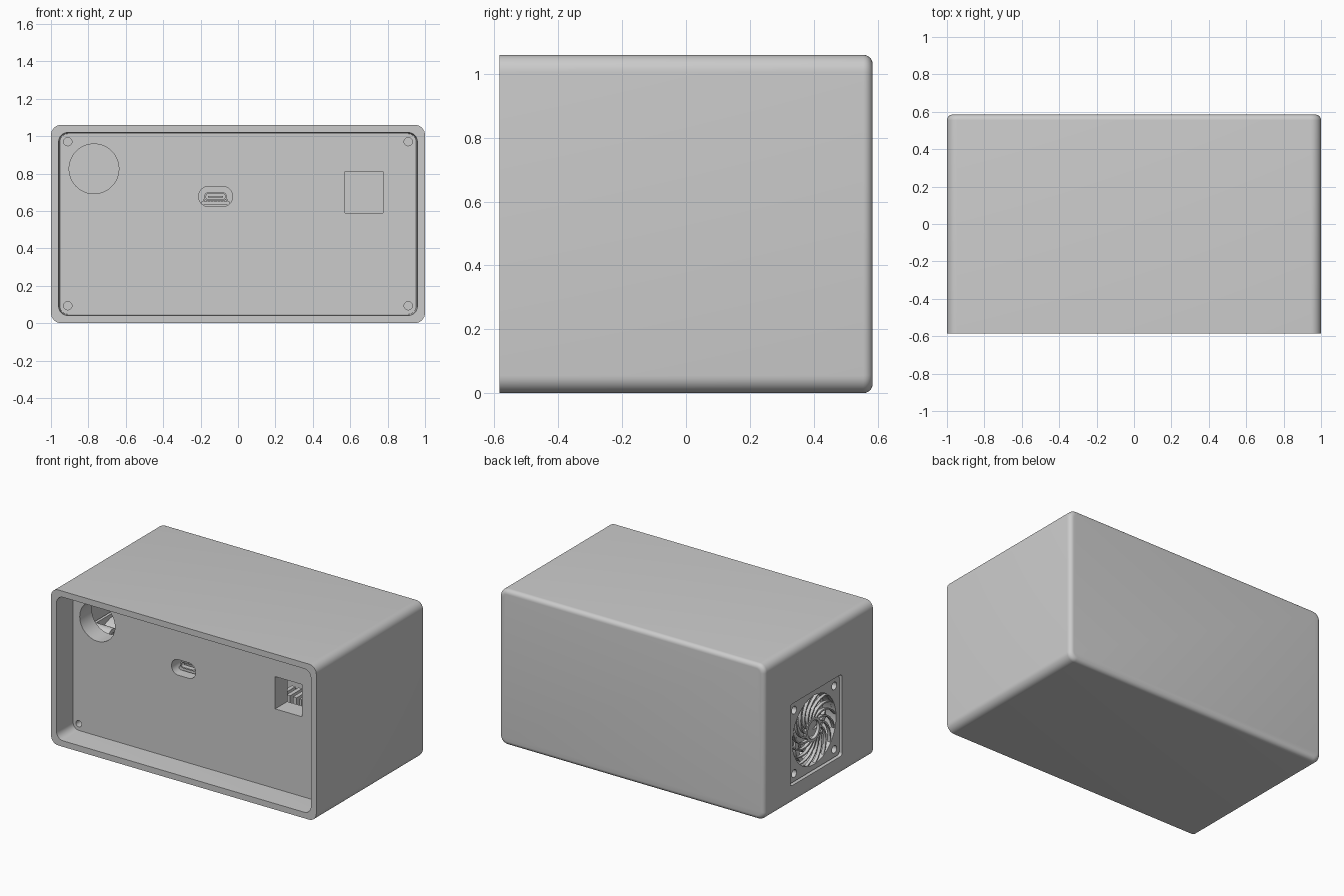
import bpy, bmesh
from math import sin, cos, pi, radians

cube = bpy.data.objects.get("Cube")
if cube:
    bpy.data.objects.remove(cube, do_unlink=True)

grey = bpy.data.materials.new("plain_grey")
grey.use_nodes = True
COLOUR = (0.6, 0.6, 0.6, 1)
grey.diffuse_color = COLOUR
bsdf = next(n for n in grey.node_tree.nodes if n.type == 'BSDF_PRINCIPLED')
bsdf.inputs["Base Color"].default_value = COLOUR


def finish(name, bm):
    bmesh.ops.recalc_face_normals(bm, faces=bm.faces)
    mesh = bpy.data.meshes.new(name)
    bm.to_mesh(mesh)
    bm.free()
    mesh.materials.append(grey)
    ob = bpy.data.objects.new(name, mesh)
    bpy.context.collection.objects.link(ob)
    return ob


def activate(ob):
    bpy.ops.object.select_all(action='DESELECT')
    ob.select_set(True)
    bpy.context.view_layer.objects.active = ob


def smooth(ob):
    activate(ob)
    bpy.ops.object.shade_smooth_by_angle(angle=radians(35))


def rounded(cu, cv, hu, hv, r, n=8):
    """Rounded rectangle outline around (cu, cv)."""
    pts = []
    for q, (su, sv) in enumerate([(1, 1), (-1, 1), (-1, -1), (1, -1)]):
        for i in range(n + 1):
            a = (q + i / n) * pi / 2
            pts.append((cu + su * (hu - r) + r * cos(a), cv + sv * (hv - r) + r * sin(a)))
    return pts


def circle(cu, cv, r, n=32):
    return [(cu + r * cos(2 * pi * i / n), cv + r * sin(2 * pi * i / n)) for i in range(n)]


def rect(cu, cv, hu, hv):
    return [(cu - hu, cv - hv), (cu + hu, cv - hv), (cu + hu, cv + hv), (cu - hu, cv + hv)]


def loft(name, sections, axis='y'):
    """Closed solid through outlines placed at positions along an axis."""
    bm = bmesh.new()
    rings = [[bm.verts.new((u, t, v) if axis == 'y' else (t, u, v)) for u, v in pts]
             for t, pts in sections]
    for a, b in zip(rings, rings[1:]):
        for i in range(len(a)):
            j = (i + 1) % len(a)
            bm.faces.new((a[i], a[j], b[j], b[i]))
    bm.faces.new(rings[0])
    bm.faces.new(rings[-1])
    return finish(name, bm)


def prism(name, pts, lo, hi, axis='y'):
    return loft(name, [(lo, pts), (hi, pts)], axis)


def cut(ob, cutters):
    for c in cutters:
        c.hide_render = True
        mod = ob.modifiers.new("opening", 'BOOLEAN')
        mod.operation = 'DIFFERENCE'
        mod.solver = 'EXACT'
        mod.object = c
        activate(ob)
        bpy.ops.object.modifier_apply(modifier=mod.name)
        bpy.data.objects.remove(c, do_unlink=True)


def tube(name, cu, cv, outer, inner, lo, hi, axis):
    ob = prism(name, circle(cu, cv, outer), lo, hi, axis)
    cut(ob, [prism("bore_cutter", circle(cu, cv, inner), lo - 0.1, hi + 0.1, axis)])
    smooth(ob)
    return ob


# Case: one hollow shell, open at the front, softened at the back
ZC, HX, HZ, FRONT, BACK = 0.53, 1.0, 0.53, -0.585, 0.585
PANEL = FRONT + 0.17


def case_ring(inset, r):
    return rounded(0, ZC, HX - inset, HZ - inset, r)


R = 0.03
sections = [(BACK - R + R * sin(a), case_ring(R - R * cos(a), 0.055 - 0.8 * (R - R * cos(a))))
            for a in [pi / 2 * i / 6 for i in range(6, -1, -1)]]
sections += [(FRONT, case_ring(0, 0.055)), (FRONT, case_ring(0.041, 0.05)),
             (PANEL, case_ring(0.047, 0.045)), (BACK - 0.05, case_ring(0.047, 0.045))]
case = loft("case_shell", sections)

# Square fan opening in the right-hand end
FY, FZ, FH = 0.026, 0.41, 0.27
cut(case, [prism("fan_cutter", rounded(FY, FZ, FH + 0.008, FH + 0.008, 0.02), -1.1, -0.9, 'x')])
smooth(case)

# Recessed front panel with its openings
panel = prism("front_panel", case_ring(0.046, 0.045), PANEL, PANEL + 0.13)
openings = [
    prism("round_cutter", circle(-0.77, 0.825, 0.133, 48), -0.5, 0),
    prism("port_cutter", rounded(-0.12, 0.677, 0.09, 0.053, 0.05), -0.5, 0),
    prism("square_cutter", rect(0.673, 0.7, 0.102, 0.11), -0.5, 0),
]
for x in (-0.91, 0.91):
    for z in (0.093, 0.97):
        openings.append(prism("screw_cutter", circle(x, z, 0.022, 24), -0.5, PANEL + 0.1))
cut(panel, openings)
smooth(panel)

# Port: metal sleeve, tongue and the small board carrying it
PX, PZ = -0.12, 0.676
sleeve = prism("port_sleeve", rounded(PX, PZ, 0.06, 0.024, 0.022), PANEL + 0.05, -0.15)
cut(sleeve, [prism("sleeve_cutter", rounded(PX, PZ, 0.051, 0.016, 0.015), -0.5, -0.2)])
smooth(sleeve)
prism("port_tongue", rect(PX, PZ, 0.04, 0.005), PANEL + 0.065, -0.17)
prism("port_board", rect(PX, 0.64, 0.075, 0.009), PANEL + 0.06, 0.0)
for i in range(8):
    prism("port_pin", rect(PX - 0.063 + i * 0.018, 0.655, 0.004, 0.005), PANEL + 0.06, -0.3)

# Inner board with a pin connector
prism("inner_board", rect(0.2, 0.3, 0.35, 0.01), -0.25, 0.3)
prism("connector_block", rect(0.4, 0.39, 0.08, 0.08), 0.0, 0.12)
for dx in (-0.05, 0, 0.05):
    prism("connector_latch", rect(0.4 + dx, 0.42, 0.014, 0.07), -0.03, 0.1)
    prism("connector_pin", rect(0.4 + dx, 0.38, 0.006, 0.006), -0.08, 0.0)

# Fan housing: outer and inner flange, throat and corner posts
OUT, IN, THROAT = -0.985, -0.81, 0.235
corners = [(FY + sy * 0.216, FZ + sz * 0.216) for sy in (-1, 1) for sz in (-1, 1)]
flange = prism("fan_flange", rounded(FY, FZ, FH, FH, 0.02), OUT, OUT + 0.04, 'x')
cut(flange, [prism("throat_cutter", circle(FY, FZ, THROAT, 64), -1.1, -0.7, 'x')] +
    [prism("hole_cutter", circle(y, z, 0.026, 24), -1.1, -0.7, 'x') for y, z in corners])
smooth(flange)
tube("fan_throat", FY, FZ, THROAT + 0.015, THROAT, OUT + 0.03, IN, 'x')
for y, z in corners:
    tube("fan_post", y, z, 0.055, 0.026, OUT + 0.03, IN, 'x')


def swirl(name, count, r0, r1, sweep, width, lo, hi):
    """Ring of curved vanes, each a bent strip of constant width."""
    steps = 8
    for k in range(count):
        near, far = [], []
        for i in range(steps + 1):
            r = r0 + (r1 - r0) * i / steps
            a = 2 * pi * k / count + sweep * i / steps
            for side, row in ((-1, near), (1, far)):
                b = a + side * width / (2 * r)
                row.append((FY + r * cos(b), FZ + r * sin(b)))
        smooth(prism(name, near + far[::-1], lo, hi, 'x'))


# Swirling guard in front, rotor vanes curling the other way behind it
swirl("guard_vane", 16, 0.07, THROAT + 0.004, 1.1, 0.014, OUT + 0.004, OUT + 0.025)
tube("guard_ring", FY, FZ, 0.08, 0.062, OUT + 0.004, OUT + 0.025, 'x')
swirl("rotor_vane", 11, 0.09, THROAT - 0.01, -0.9, 0.05, OUT + 0.07, OUT + 0.12)
smooth(prism("rotor_hub", circle(FY, FZ, 0.1), OUT + 0.07, IN - 0.01, 'x'))
prism("fan_back_strut", rect(FY, FZ, THROAT, 0.02), IN - 0.01, IN, 'x')
prism("fan_back_strut", rect(FY, FZ, 0.02, THROAT), IN - 0.01, IN, 'x')
bpy.ops.object.select_all(action='DESELECT')
